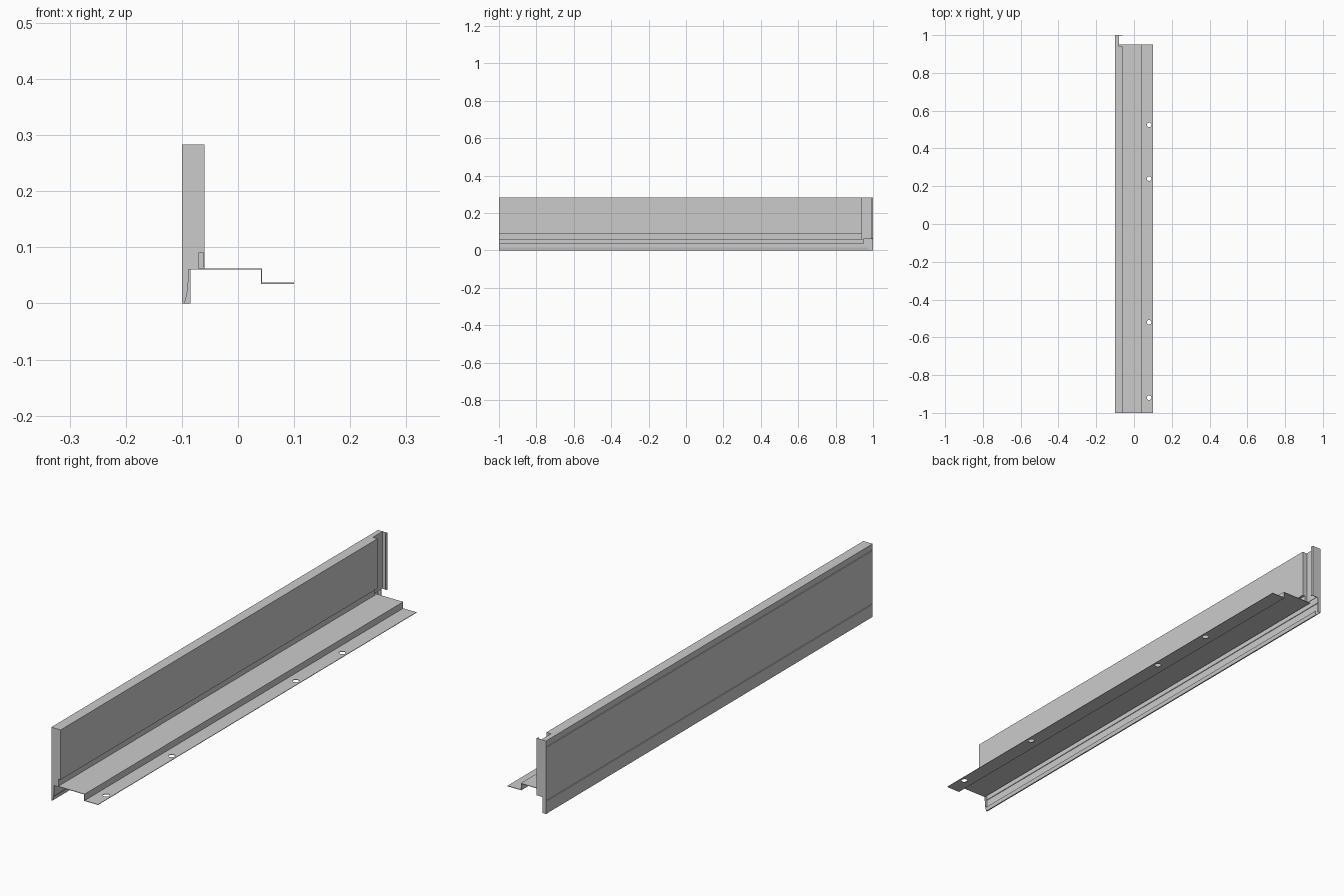
import bpy, bmesh

if "Cube" in bpy.data.objects:
    bpy.data.objects.remove(bpy.data.objects["Cube"])

T = 0.002  # sheet thickness


def make(name, verts, faces):
    mesh = bpy.data.meshes.new(name)
    mesh.from_pydata(verts, [], faces)
    obj = bpy.data.objects.new(name, mesh)
    bpy.context.collection.objects.link(obj)
    return obj


def strip(name, path, y0, y1):
    """Bent sheet: an (x, z) path swept along y, thickened inwards."""
    n = len(path)
    verts = [(x, y, z) for y in (y0, y1) for x, z in path]
    faces = [(i, i + 1, n + i + 1, n + i) for i in range(n - 1)]
    obj = make(name, verts, faces)
    mod = obj.modifiers.new("thickness", 'SOLIDIFY')
    mod.thickness = T
    mod.offset = -1
    mod.use_even_offset = True
    return obj


def plate(name, outline, y0, y1):
    """Flat (x, z) outline extruded from y0 to y1."""
    n = len(outline)
    verts = [(x, y, z) for y in (y0, y1) for x, z in outline]
    faces = [tuple(range(n)), tuple(range(2 * n - 1, n - 1, -1))]
    faces += [(i, n + i, n + (i + 1) % n, (i + 1) % n) for i in range(n)]
    obj = make(name, verts, faces)
    bm = bmesh.new()
    bm.from_mesh(obj.data)
    bmesh.ops.recalc_face_normals(bm, faces=bm.faces)
    bm.to_mesh(obj.data)
    bm.free()
    return obj


# Outer skin with two shallow grooves and a narrow top return
skin = [(-0.1, 0)]
for z in (0.049, 0.257):
    skin += [(-0.1, z), (-0.098, z + 0.001), (-0.098, z + 0.005), (-0.1, z + 0.006)]
skin += [(-0.1, 0.283), (-0.08, 0.283)]
strip("outer_skin", skin, -1, 1)

# Folded lip along the bottom edge
strip("bottom_lip", [(-0.092, 0.015), (-0.095, 0), (-0.1, 0)], -1, 0.975)

# Inner wall, stepped back just above the shelf
strip("inner_wall", [(-0.08, 0.283), (-0.06, 0.283), (-0.06, 0.09),
                     (-0.07, 0.09), (-0.07, 0.062)], -1, 0.94)

# Recess beside the end post
strip("recess_wall", [(-0.08, 0.283), (-0.08, 0.062)], 0.94, 0.998)
plate("inner_wall_return", [(-0.08, 0.062), (-0.07, 0.062), (-0.07, 0.09),
                            (-0.06, 0.09), (-0.06, 0.283), (-0.08, 0.283)], 0.938, 0.94)

# End plates
plate("front_end_plate", [(-0.1, 0), (-0.095, 0), (-0.089, 0.025), (-0.088, 0.062),
                          (-0.07, 0.062), (-0.07, 0.09), (-0.06, 0.09),
                          (-0.06, 0.283), (-0.1, 0.283)], -1, -1 + T)
plate("back_end_plate", [(-0.1, 0), (-0.085, 0), (-0.085, 0.062), (-0.06, 0.062),
                         (-0.06, 0.283), (-0.1, 0.283)], 1 - T, 1)
strip("back_end_hem", [(-0.06, 0.283), (-0.06, 0.065)], 0.99, 1)

# Stepped shelf with fixing holes in its flange
shelf = strip("shelf", [(-0.088, 0.062), (0.043, 0.062), (0.043, 0.037), (0.1, 0.037)], -1, 0.95)
for y in (-0.92, -0.52, 0.24, 0.525):
    bpy.ops.mesh.primitive_cylinder_add(vertices=24, radius=0.012, depth=0.02,
                                        location=(0.08, y, 0.036))
    cutter = bpy.context.object
    cutter.name = "hole_cutter"
    cutter.hide_render = True
    cutter.hide_set(True)
    cut = shelf.modifiers.new("hole", 'BOOLEAN')
    cut.operation = 'DIFFERENCE'
    cut.object = cutter
